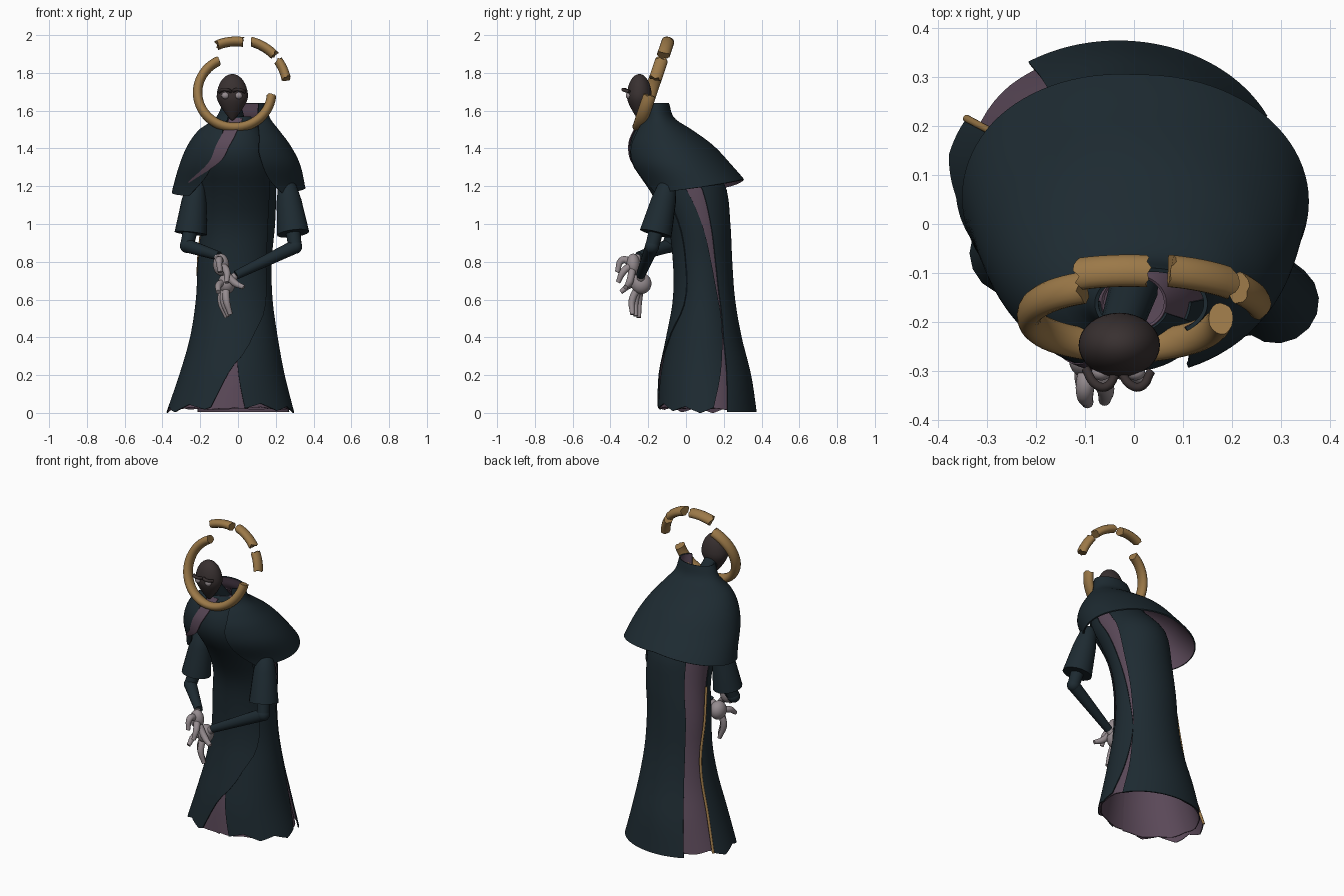
import bpy, bmesh, random
from math import sin, cos, radians, tau
from mathutils import Vector

cube = bpy.data.objects.get("Cube")
if cube:
    bpy.data.objects.remove(cube, do_unlink=True)
random.seed(4)


def material(name, rgb):
    m = bpy.data.materials.new(name)
    m.use_nodes = True
    m.diffuse_color = (*rgb, 1)
    bsdf = next(n for n in m.node_tree.nodes if n.type == "BSDF_PRINCIPLED")
    bsdf.inputs["Base Color"].default_value = (*rgb, 1)
    bsdf.inputs["Roughness"].default_value = 0.7
    return m


teal = material("dark teal cloth", (0.0125, 0.0235, 0.031))
purple = material("purple lining", (0.105, 0.067, 0.1))
gold = material("old gold", (0.33, 0.19, 0.065))
dark = material("dark brown skin", (0.04, 0.03, 0.03))
grey = material("pale grey skin", (0.30, 0.26, 0.275))
parts = []


def add(name, data, *mats):
    ob = bpy.data.objects.new(name, data)
    bpy.context.scene.collection.objects.link(ob)
    for m in mats:
        data.materials.append(m)
    parts.append(ob)
    return ob


def add_bmesh(name, bm, *mats):
    me = bpy.data.meshes.new(name)
    bm.to_mesh(me)
    bm.free()
    return add(name, me, *mats)


def blend(table, z):
    """Smooth interpolation of rows keyed by their first value."""
    z = min(max(z, table[0][0]), table[-1][0])
    k = 0
    while k < len(table) - 2 and z > table[k + 1][0]:
        k += 1
    a, b = table[k], table[k + 1]
    p, q = table[max(k - 1, 0)], table[min(k + 2, len(table) - 1)]
    h = b[0] - a[0]
    t = (z - a[0]) / h
    out = []
    for i in range(1, len(a)):
        ta = (b[i] - p[i]) / (b[0] - p[0]) * h
        tb = (q[i] - a[i]) / (q[0] - a[0]) * h
        d = a[i] - b[i]
        out.append(a[i] + t * (ta + t * (-3 * d - 2 * ta - tb + t * (2 * d + ta + tb))))
    return out


def edge(*rows):
    return lambda z: blend(rows, z)[0]


def surface(table, deg, z, scale=1.0):
    """Point on a body section: 0 degrees is front, 90 is the left side."""
    x0, x1, y0, y1 = blend(table, z)
    a = radians(deg)
    return Vector(((x0 + x1 + (x1 - x0) * scale * sin(a)) / 2,
                   (y0 + y1 - (y1 - y0) * scale * cos(a)) / 2, z))


def sheet(name, table, start, end, low, top, scale, mats, thick=0.006, cols=48, rows=28):
    bm = bmesh.new()
    grid = []
    for i in range(rows + 1):
        t = i / rows
        line = []
        for j in range(cols + 1):
            zn = low(180) * (1 - t) + top * t
            a = start(zn) + (end(zn) - start(zn)) * j / cols
            line.append(bm.verts.new(surface(table, a, low(a) * (1 - t) + top * t, scale)))
        grid.append(line)
    for r, s in zip(grid, grid[1:]):
        for j in range(cols):
            bm.faces.new((r[j], r[j + 1], s[j + 1], s[j]))
    mod = add_bmesh(name, bm, *mats).modifiers.new("Cloth", "SOLIDIFY")
    mod.thickness, mod.offset = thick, -1
    mod.material_offset = len(mats) - 1


def tube(name, pts, radii, mat, smooth=True):
    cu = bpy.data.curves.new(name, "CURVE")
    cu.dimensions, cu.bevel_depth, cu.bevel_resolution = "3D", 1, 6
    cu.use_fill_caps, cu.resolution_u = True, 6
    sp = cu.splines.new("BEZIER" if smooth else "POLY")
    store = sp.bezier_points if smooth else sp.points
    store.add(len(pts) - 1)
    for i, (bp, p) in enumerate(zip(store, pts)):
        bp.co = p if smooth else (*p, 1)
        bp.radius = radii[i] if isinstance(radii, (list, tuple)) else radii
        if smooth:
            bp.handle_left_type = bp.handle_right_type = "AUTO"
    return add(name, cu, mat)


def ball(name, center, size, mat, shape=None):
    bm = bmesh.new()
    bmesh.ops.create_uvsphere(bm, u_segments=32, v_segments=20, radius=1)
    for v in bm.verts:
        k = shape(v.co.z) if shape else 1
        v.co = Vector(center) + Vector((v.co.x * size[0] * k, v.co.y * size[1] * k, v.co.z * size[2]))
    add_bmesh(name, bm, mat)


# Sections: height, then x and y limits
ROBE = [(0, -.37, .305, -.16, .375), (.2, -.303, .253, -.14, .345), (.4, -.247, .215, -.1, .295),
        (.6, -.217, .187, -.065, .26), (.8, -.207, .182, -.065, .245), (1, -.187, .2, -.095, .235),
        (1.2, -.185, .205, -.2, .21), (1.3, -.19, .193, -.27, .14), (1.4, -.165, .165, -.295, .04),
        (1.5, -.12, .12, -.265, -.03), (1.57, -.07, .07, -.22, -.1)]
CAPE = [(1.14, -.357, .365, -.22, .36), (1.2, -.343, .355, -.24, .335), (1.32, -.308, .327, -.3, .235),
        (1.42, -.265, .275, -.307, .14), (1.5, -.205, .215, -.275, .03), (1.56, -.12, .17, -.235, -.06),
        (1.64, -.08, .15, -.235, -.09)]


def ragged(a):
    return .032 * abs((a / 18 + .4) % 2 - 1) + .022 * max(0, cos(radians(a * 1.3)))


# Robe: purple underskirt and overlapping split panels
cloth = (teal, purple)
front_back = edge((0, -114), (.25, -110), (.55, -111), (.8, -98), (1, -89), (1.6, -92))
front_cross = edge((0, -21), (.1, -13), (.25, 2), (.4, 26), (.6, 52), (.8, 54), (1.1, 50), (1.6, 70))
side_inner = edge((0, 13), (.28, 4), (1.3, 0))
side_outer = edge((0, 98), (.25, 112), (.5, 121), (.7, 112), (1, 95), (1.25, 84))
back_left = edge((0, 115), (.5, 122), (.7, 118), (1, 112), (1.3, 112))
back_right = edge((0, 213), (.4, 219), (.8, 222), (1.3, 222))
sheet("underskirt", ROBE, lambda z: 0, lambda z: 360, lambda a: .015 + ragged(a) / 3, 1.57, .94,
      (purple,), cols=72)
sheet("front_panel", ROBE, front_back, front_cross, ragged, 1.57, 1.03, cloth, cols=64)
sheet("side_panel", ROBE, side_inner, side_outer, ragged, 1.5, .98, cloth)
sheet("back_panel", ROBE, back_left, back_right, lambda a: .005, 1.5, 1, cloth)
trim = [surface(ROBE, front_back(z), z, 1.025) for z in [.025 + .04 * i for i in range(25)]]
tube("gold_trim", trim, .0075, gold)

# Shoulder cape with collar and folded lapel
cape_left = edge((1.16, 62), (1.2, 50), (1.3, 28), (1.42, 21), (1.5, 28), (1.64, 40))
cape_right = edge((1.16, 296), (1.2, 304), (1.32, 328), (1.42, 334), (1.5, 338), (1.56, 330), (1.64, 310))
lapel_end = edge((1.2, 305), (1.32, 339), (1.42, 350), (1.5, 358), (1.57, 360))


def cape_hem(deg):
    a = radians(deg)
    return 1.2 - .04 * cos(a) - .02 * abs(sin(a)) + .012 * sin(a)


sheet("shoulder_cape", CAPE, cape_left, cape_right, cape_hem, 1.64, 1, cloth, thick=.008, cols=72)
sheet("lapel", CAPE, cape_right, lapel_end, lambda a: 1.22, 1.56, 1.01, (purple,), cols=12)

# Sleeves, arms and forearms
for side, shoulder, cuff, elbow, wrist in (
        ("left", (.255, -.09, 1.24), (.292, -.16, .95), (.302, -.18, .88), (-.01, -.24, .73)),
        ("right", (-.22, -.03, 1.24), (-.25, -.06, .95), (-.27, -.09, .885), (-.10, -.25, .83))):
    s, c, e, w = map(Vector, (shoulder, cuff, elbow, wrist))
    tube(side + "_sleeve", [s, s.lerp(c, .15), s.lerp(c, .4), c], [.02, .05, .066, .086], teal, False)
    tube(side + "_upper_arm", [c.lerp(s, .2), e], [.04, .036], teal, False)
    ball(side + "_elbow", e, (.038, .038, .038), teal)
    tube(side + "_forearm", [e, w], [.037, .024], teal, False)


def hand(name, wrist, palm, size, fingers):
    ball(name + "_palm", palm, size, grey)
    tube(name + "_wrist", [wrist, palm], [.018, .028], grey, False)
    for i, (mid, tip) in enumerate(fingers):
        tube(f"{name}_finger_{i + 1}", [palm, mid, tip], [.02, .019, .012], grey)


hand("right_hand", (-.11, -.25, .83), (-.09, -.28, .785), (.042, .036, .058),
     [((-.10, -.335, .81), (-.095, -.365, .745)), ((-.06, -.33, .75), (-.06, -.36, .69)),
      ((-.02, -.30, .69), (.03, -.32, .665))])
hand("left_hand", (-.01, -.24, .73), (-.06, -.237, .685), (.046, .054, .056),
     [((-.09 + .014 * i, -.25 - .017 * i, .60), (-.06 + .01 * i, -.25 - .017 * i, .505 + .008 * i))
      for i in range(3)] + [((-.10, -.29, .68), (-.105, -.345, .64))])

# Neck, head and face
tube("neck", [(0, -.13, 1.5), (-.03, -.22, 1.64)], [.05, .042], teal, False)
ball("head", (-.03, -.247, 1.671), (.083, .066, .123), dark,
     lambda z: 1 - .62 * abs(z) ** 1.3 if z < 0 else 1)
for side, x in (("left", .003), ("right", -.067)):
    ball(side + "_eye", (x, -.303, 1.68), (.02, .016, .018), grey)
    tube(side + "_brow", [(x - .032, -.295, 1.70), (x - .01, -.328, 1.712), (x + .01, -.332, 1.71),
                          (x + .032, -.3, 1.70)], .009, dark)

# Broken halo, leaning back, with rough ends
up = Vector((0, .34, 1)).normalized()
across = Vector((0, 1, -.34)).normalized()
for name, cx, cz, radius, a0, a1 in (
        ("halo_arc", -.018, 1.696, .196, 116, 355), ("halo_shard_top", -.01, 1.726, .254, 113, 82),
        ("halo_shard_upper", -.005, 1.72, .27, 73, 43), ("halo_shard_side", -.008, 1.72, .268, 35, 11)):
    bm = bmesh.new()
    n = max(6, int(abs(a1 - a0) / 6))
    center = Vector((cx, -.145 + (cz - 1.82) * .34, cz))
    rings = []
    for i in range(n + 1):
        ring = []
        for j in range(16):
            rough = random.uniform(-1.5, 1.5) if i in (0, n) else 0
            a = radians(a0 + (a1 - a0) * i / n + rough)
            b = tau * j / 16
            out = Vector((cos(a), 0, 0)) + up * sin(a)
            ring.append(bm.verts.new(center + out * (radius + .025 * cos(b)) + across * .034 * sin(b)))
        rings.append(ring)
    for r, s in zip(rings, rings[1:]):
        for j in range(16):
            bm.faces.new((r[j - 1], r[j], s[j], s[j - 1]))
    bm.faces.new(rings[0])
    bm.faces.new(rings[-1])
    bmesh.ops.recalc_face_normals(bm, faces=bm.faces)
    add_bmesh(name, bm, gold)

# Turn curves and modifiers into meshes and smooth them
bpy.ops.object.select_all(action="DESELECT")
for ob in parts:
    ob.select_set(True)
bpy.context.view_layer.objects.active = parts[0]
bpy.ops.object.convert(target="MESH")
bpy.ops.object.shade_smooth_by_angle(angle=radians(40))
